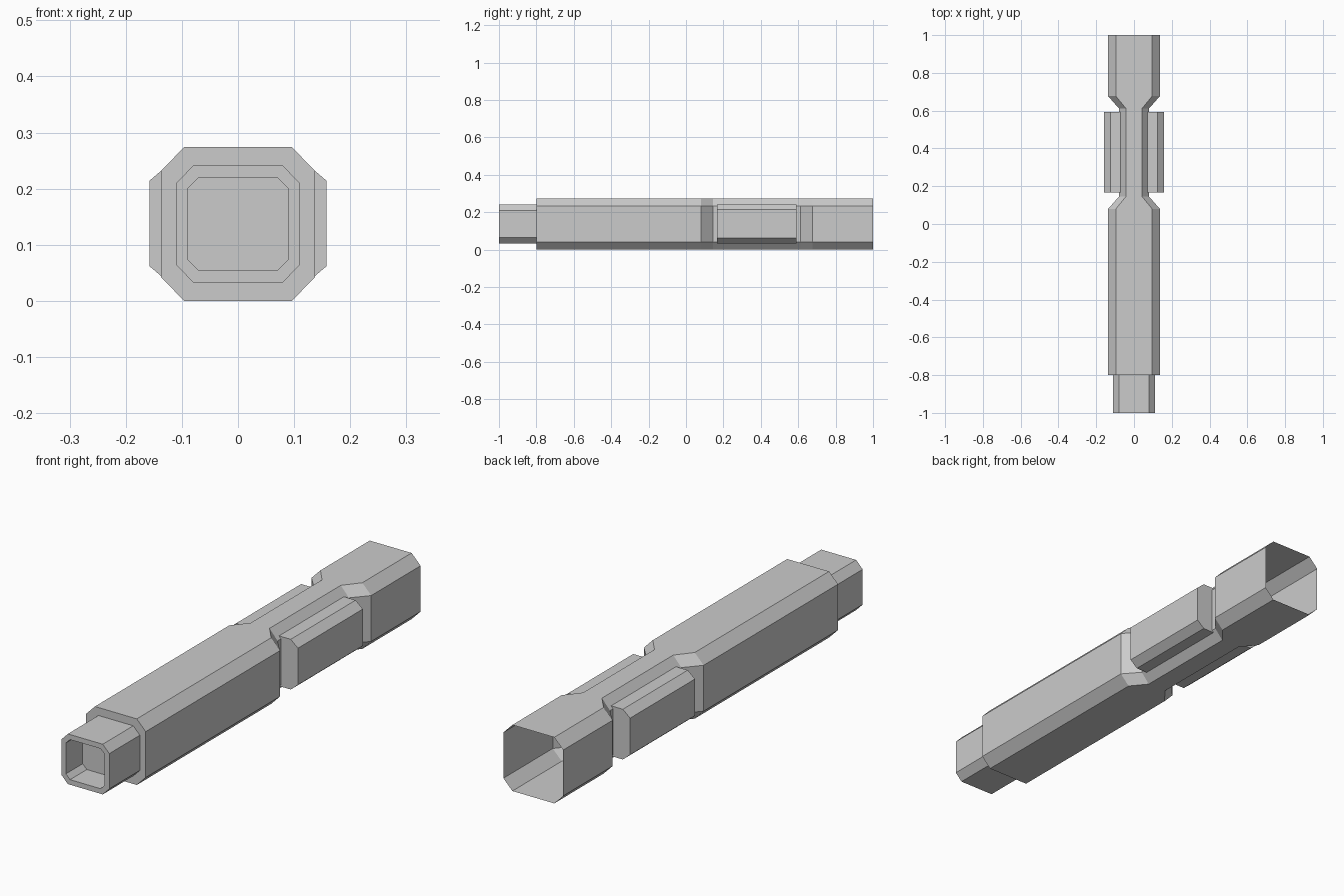
import bpy, bmesh

if "Cube" in bpy.data.objects:
    bpy.data.objects.remove(bpy.data.objects["Cube"])

ZC = 0.137  # height of the long axis


def octagon(y, half_w, half_h, flat_w, flat_h):
    """Chamfered rectangle in the xz plane."""
    pts = [(flat_w, half_h), (half_w, flat_h), (half_w, -flat_h), (flat_w, -half_h),
           (-flat_w, -half_h), (-half_w, -flat_h), (-half_w, flat_h), (-flat_w, half_h)]
    return [(x, y, ZC + z) for x, z in pts]


def loft(name, rings, cap_start=False, cap_end=False):
    """Skin a list of equal-sized rings into one flat-faced object."""
    bm = bmesh.new()
    loops = [[bm.verts.new(p) for p in ring] for ring in rings]
    n = len(loops[0])
    for a, b in zip(loops, loops[1:]):
        for i in range(n):
            j = (i + 1) % n
            bm.faces.new((a[i], a[j], b[j], b[i]))
    if cap_start:
        bm.faces.new(loops[0])
    if cap_end:
        bm.faces.new(loops[-1][::-1])
    bm.normal_update()
    mesh = bpy.data.meshes.new(name)
    bm.to_mesh(mesh)
    bm.free()
    obj = bpy.data.objects.new(name, mesh)
    bpy.context.collection.objects.link(obj)
    return obj


def wide(y):
    return octagon(y, 0.137, 0.137, 0.096, 0.095)


def waist(y):
    return octagon(y, 0.08, 0.137, 0.043, 0.095)


def tip(y):
    return octagon(y, 0.11, 0.104, 0.08, 0.073)


def bore(y):
    return octagon(y, 0.089, 0.083, 0.07, 0.064)


# Hollow body: blind bore, stepped tip, long barrel, pinched waist, open rear
loft("body", [bore(-0.89), bore(-1.0), tip(-1.0), tip(-0.8), wide(-0.8), wide(0.08),
              waist(0.145), waist(0.612), wide(0.677), wide(1.0)], cap_start=True)

# Side grip blocks set into the waist
profile = [(0.07, 0.104), (0.125, 0.104), (0.158, 0.076),
           (0.158, -0.076), (0.125, -0.104), (0.07, -0.104)]
grip = loft("side_grips", [[(x, y, ZC + 0.001 + z) for x, z in profile]
                           for y in (0.167, 0.592)], cap_start=True, cap_end=True)
mirror = grip.modifiers.new("mirror", 'MIRROR')
mirror.use_axis[0] = True
mirror.use_mirror_merge = False

# Consistent outward normals
for obj in bpy.context.collection.objects:
    bm = bmesh.new()
    bm.from_mesh(obj.data)
    bmesh.ops.recalc_face_normals(bm, faces=bm.faces)
    bm.to_mesh(obj.data)
    bm.free()
